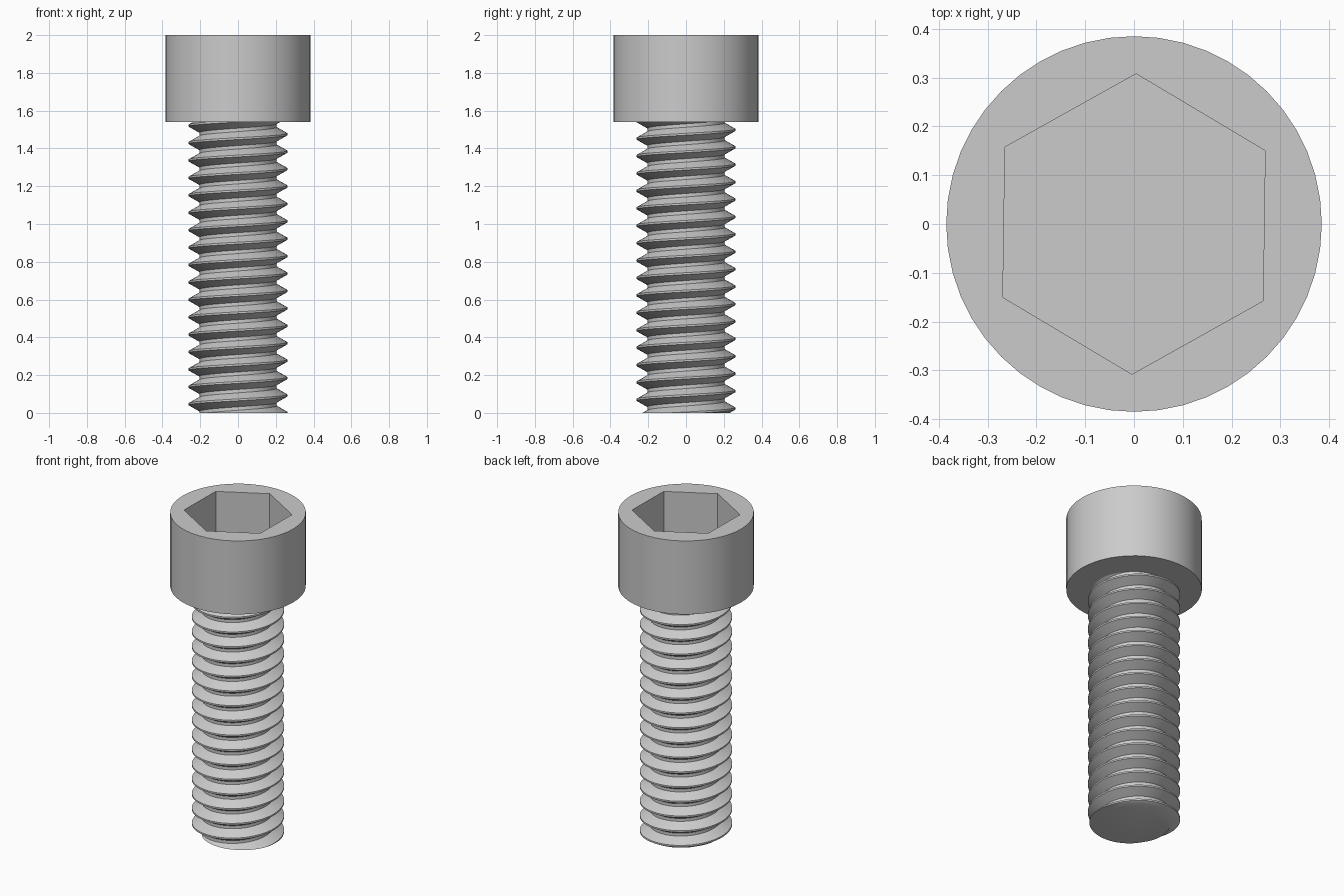
import bpy
import bmesh
from math import cos, sin, pi, radians

if "Cube" in bpy.data.objects:
    bpy.data.objects.remove(bpy.data.objects["Cube"], do_unlink=True)

HEAD_BASE, TOP = 1.54, 2.0
HEAD_RADIUS, SOCKET_RADIUS, SOCKET_DEPTH = 0.385, 0.308, 0.30
CREST, ROOT, PITCH = 0.262, 0.205, 0.0922
SEGMENTS = 48

steel = bpy.data.materials.new("light_grey_steel")
steel.use_nodes = True
steel.diffuse_color = (0.6, 0.6, 0.6, 1)
steel.node_tree.nodes["Principled BSDF"].inputs["Base Color"].default_value = steel.diffuse_color


def cylinder(name, sides, radius, low, high, turn=0.0):
    bpy.ops.mesh.primitive_cylinder_add(
        vertices=sides, radius=radius, depth=high - low,
        location=(0, 0, (low + high) / 2), rotation=(0, 0, turn))
    obj = bpy.context.object
    obj.name = name
    return obj


def finish(obj):
    obj.data.materials.clear()
    obj.data.materials.append(steel)
    bpy.ops.object.select_all(action="DESELECT")
    obj.select_set(True)
    bpy.context.view_layer.objects.active = obj
    bpy.ops.object.shade_smooth_by_angle(angle=radians(30))


# Round head with a hexagonal socket
head = cylinder("head", SEGMENTS, HEAD_RADIUS, HEAD_BASE, TOP)
cutter = cylinder("socket_cutter", 6, SOCKET_RADIUS, TOP - SOCKET_DEPTH, TOP + 0.1, radians(-0.8))
cutter.hide_render = True
bpy.context.view_layer.objects.active = head
cut = head.modifiers.new("socket", "BOOLEAN")
cut.operation = "DIFFERENCE"
cut.solver = "EXACT"
cut.object = cutter
bpy.ops.object.modifier_apply(modifier=cut.name)
bpy.data.objects.remove(cutter, do_unlink=True)
finish(head)

# Threaded shank: one tooth profile swept along a right-handed helix
flank, flat = 0.032, 0.005
profile = [(CREST, -flat), (CREST, flat), (ROOT, flat + flank),
           (ROOT, PITCH - flat - flank), (CREST, PITCH - flat)]
bm = bmesh.new()
previous = None
for i in range(-2 * SEGMENTS, 19 * SEGMENTS + 1):
    angle = 2 * pi * i / SEGMENTS
    rise = PITCH * i / SEGMENTS
    row = [bm.verts.new((r * cos(angle), r * sin(angle), rise + z)) for r, z in profile]
    if previous:
        for j in range(len(row) - 1):
            bm.faces.new((previous[j], row[j], row[j + 1], previous[j + 1]))
    previous = row
bmesh.ops.remove_doubles(bm, verts=bm.verts, dist=0.00001)

# Flat ends, the upper one inside the head
for height, direction in ((0, -1), (HEAD_BASE + 0.02, 1)):
    result = bmesh.ops.bisect_plane(
        bm, geom=bm.verts[:] + bm.edges[:] + bm.faces[:],
        plane_co=(0, 0, height), plane_no=(0, 0, direction), clear_outer=True)
    rim = [e for e in result["geom_cut"] if isinstance(e, bmesh.types.BMEdge)]
    bmesh.ops.edgeloop_fill(bm, edges=rim)
bmesh.ops.recalc_face_normals(bm, faces=bm.faces)

mesh = bpy.data.meshes.new("threaded_shank")
bm.to_mesh(mesh)
bm.free()
shank = bpy.data.objects.new("threaded_shank", mesh)
bpy.context.collection.objects.link(shank)
finish(shank)
